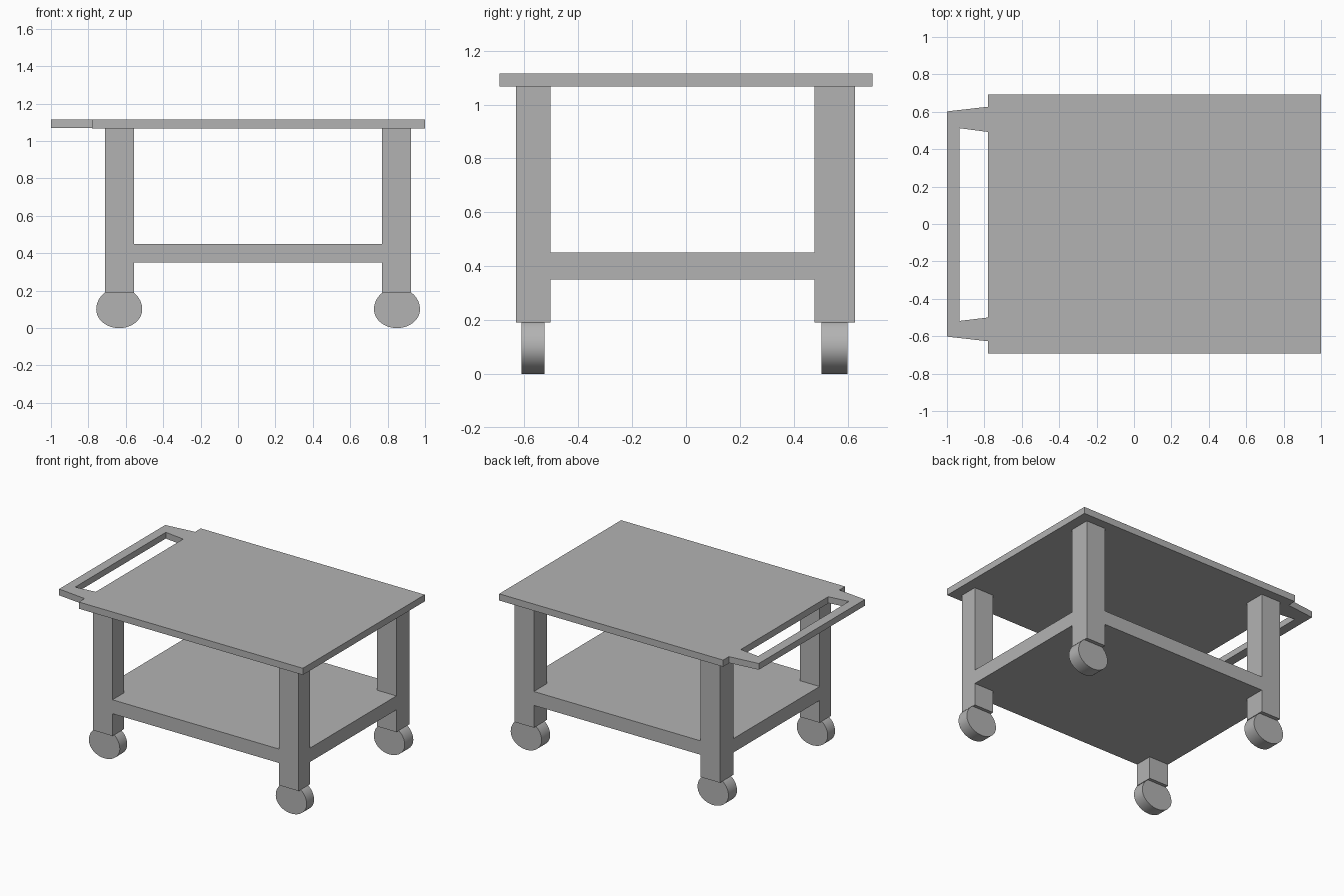
import bpy
import bmesh
from math import cos, sin, tau

if "Cube" in bpy.data.objects:
    bpy.data.objects.remove(bpy.data.objects["Cube"], do_unlink=True)

grey = bpy.data.materials.new("light_grey")
grey.use_nodes = True
colour = (0.45, 0.45, 0.45, 1)
grey.diffuse_color = colour
grey.node_tree.nodes["Principled BSDF"].inputs["Base Color"].default_value = colour


def prism(name, base, offset, smooth=False):
    """Extrude a flat outline along an offset vector."""
    bm = bmesh.new()
    face = bm.faces.new([bm.verts.new(p) for p in base])
    top = bmesh.ops.extrude_face_region(bm, geom=[face])
    moved = [v for v in top["geom"] if isinstance(v, bmesh.types.BMVert)]
    bmesh.ops.translate(bm, vec=offset, verts=moved)
    bmesh.ops.recalc_face_normals(bm, faces=bm.faces)
    mesh = bpy.data.meshes.new(name)
    bm.to_mesh(mesh)
    bm.free()
    mesh.materials.append(grey)
    obj = bpy.data.objects.new(name, mesh)
    bpy.context.collection.objects.link(obj)
    if smooth:
        bpy.ops.object.select_all(action="DESELECT")
        obj.select_set(True)
        bpy.context.view_layer.objects.active = obj
        bpy.ops.object.shade_smooth_by_angle()
    return obj


def slab(name, outline, z0, z1):
    return prism(name, [(x, y, z0) for x, y in outline], (0, 0, z1 - z0))


def rect(x0, x1, y0, y1):
    return [(x0, y0), (x1, y0), (x1, y1), (x0, y1)]


# Tabletop
slab("tabletop", rect(-0.78, 1, -0.692, 0.692), 1.067, 1.115)

# Lower shelf, notched at the corners where the legs stand
left, right, front, back = (-0.71, -0.555), (0.77, 0.925), (-0.632, -0.503), (0.477, 0.627)
slab("shelf", [(left[1], front[0]), (right[0], front[0]), (right[0], front[1]),
               (right[1], front[1]), (right[1], back[0]), (right[0], back[0]),
               (right[0], back[1]), (left[1], back[1]), (left[1], back[0]),
               (left[0], back[0]), (left[0], front[1]), (left[1], front[1])], 0.35, 0.45)

# Push handle: a flat tapered frame at the right end
slab("handle", [(-0.78, 0.627), (-1, 0.602), (-1, -0.602), (-0.78, -0.627),
                (-0.78, -0.5), (-0.932, -0.518), (-0.932, 0.512), (-0.78, 0.492)], 1.07, 1.115)

# Legs, each with a flattened caster wheel
for depth, ys, wheel_ys in (("front", front, (-0.61, -0.526)), ("back", back, (0.503, 0.6))):
    for side, xs, hub in (("right", left, -0.635), ("left", right, 0.85)):
        slab(f"{depth}_{side}_leg", rect(*xs, *ys), 0.19, 1.067)
        outline = []
        for i in range(48):
            a = tau * i / 48
            z = 0.1 + (0.1 if sin(a) < 0 else 0.115) * sin(a)
            outline.append((hub + 0.123 * cos(a), wheel_ys[0], min(z, 0.195 + 0.001 * sin(a))))
        prism(f"{depth}_{side}_wheel", outline, (0, wheel_ys[1] - wheel_ys[0], 0), True)
